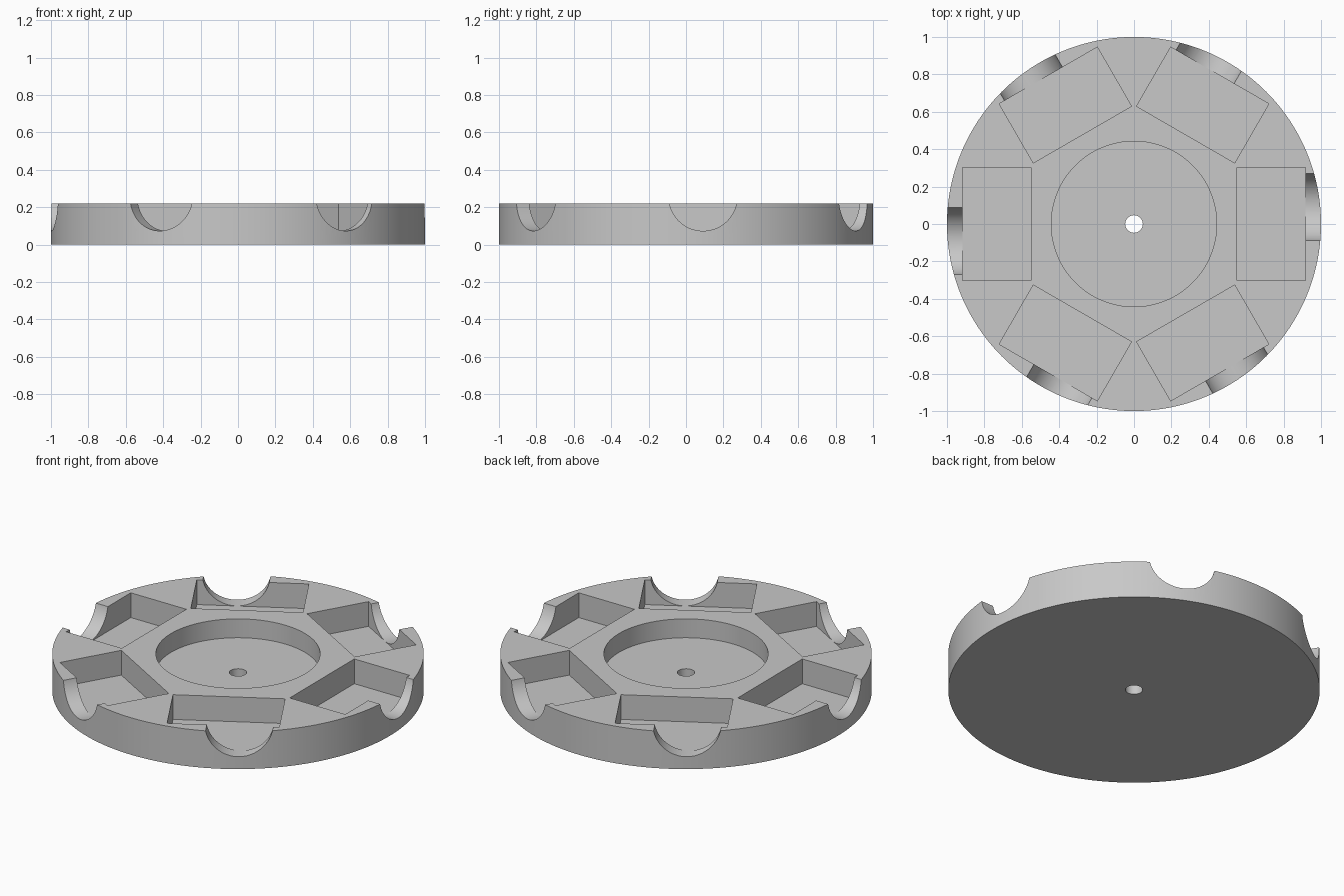
import bpy
import math
from mathutils import Matrix

default = bpy.data.objects.get("Cube")
if default:
    bpy.data.objects.remove(default, do_unlink=True)

HEIGHT = 0.22
POCKET_FLOOR = 0.073
NOTCH_RADIUS = 0.183

grey = bpy.data.materials.new("Light grey")
grey.use_nodes = True
colour = (0.58, 0.58, 0.58, 1)
grey.diffuse_color = colour
grey.node_tree.nodes["Principled BSDF"].inputs["Base Color"].default_value = colour


def cylinder(name, radius, bottom, top, sides=128):
    bpy.ops.mesh.primitive_cylinder_add(vertices=sides, radius=radius, depth=top - bottom,
                                        location=(0, 0, (bottom + top) / 2))
    obj = bpy.context.object
    obj.name = name
    obj.data.materials.append(grey)
    return obj


def box(name, low, high):
    bpy.ops.mesh.primitive_cube_add(size=1)
    obj = bpy.context.object
    obj.name = name
    size = [b - a for a, b in zip(low, high)]
    centre = [(a + b) / 2 for a, b in zip(low, high)]
    obj.data.transform(Matrix.Translation(centre) @ Matrix.Diagonal((*size, 1)))
    obj.data.materials.append(grey)
    return obj


def cut(target, cutter):
    mod = target.modifiers.new("Cut", 'BOOLEAN')
    mod.operation = 'DIFFERENCE'
    mod.solver = 'EXACT'
    mod.object = cutter
    bpy.context.view_layer.objects.active = target
    bpy.ops.object.modifier_apply(modifier=mod.name)
    bpy.data.objects.remove(cutter, do_unlink=True)


# Round tray body with central recess and through hole
tray = cylinder("round_tray", 1.0, 0, HEIGHT, 192)
cut(tray, cylinder("recess_cutter", 0.442, 0.108, 0.5))
cut(tray, cylinder("hole_cutter", 0.047, -0.1, 0.5, 48))

# Six pockets, each opened to the rim by an off-centre round finger notch
for i in range(6):
    turn = Matrix.Rotation(i * math.pi / 3, 4, 'Z')

    pocket = box("pocket_cutter", (0.552, -0.303, POCKET_FLOOR), (0.917, 0.303, 0.5))
    pocket.data.transform(turn)
    cut(tray, pocket)

    notch = cylinder("notch_cutter", NOTCH_RADIUS, -0.15, 0.15, 80)
    notch.location = (0, 0, 0)
    place = Matrix.Translation((1.0, 0.091, POCKET_FLOOR + NOTCH_RADIUS + 0.0006))
    notch.data.transform(turn @ place @ Matrix.Rotation(math.pi / 2, 4, 'Y'))
    cut(tray, notch)

# Smooth curved walls, crisp edges
bpy.ops.object.select_all(action='DESELECT')
tray.select_set(True)
bpy.context.view_layer.objects.active = tray
bpy.ops.object.shade_smooth_by_angle(angle=math.radians(30))
